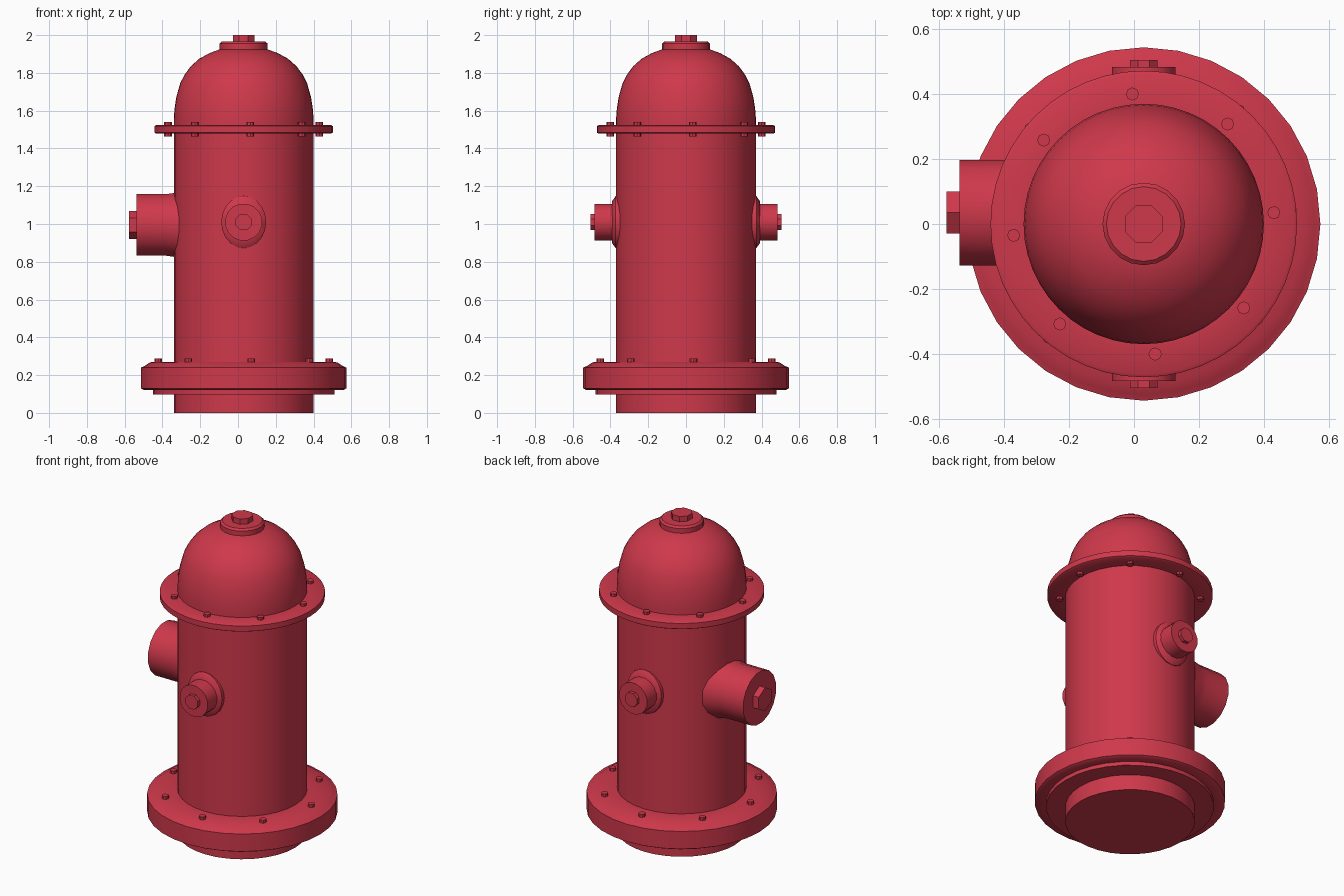
import bpy, bmesh
from math import pi, sin, cos, radians
from mathutils import Matrix, Vector

if "Cube" in bpy.data.objects:
    bpy.data.objects.remove(bpy.data.objects["Cube"])

AXIS_X = 0.03
red = bpy.data.materials.new("red_paint")
red.diffuse_color = (0.62, 0.04, 0.07, 1)
red.use_nodes = True
red.node_tree.nodes["Principled BSDF"].inputs["Base Color"].default_value = red.diffuse_color


def finish(name, bm, angle=40):
    bmesh.ops.recalc_face_normals(bm, faces=bm.faces)
    mesh = bpy.data.meshes.new(name)
    bm.to_mesh(mesh)
    bm.free()
    mesh.materials.append(red)
    ob = bpy.data.objects.new(name, mesh)
    bpy.context.collection.objects.link(ob)
    bpy.ops.object.select_all(action='DESELECT')
    ob.select_set(True)
    bpy.context.view_layer.objects.active = ob
    bpy.ops.object.shade_smooth_by_angle(angle=radians(angle))
    return ob


def lathe(name, profile, sides, matrix, phase=0.0, angle=40):
    """Closed turned solid from (radius, height) points, spun round local z."""
    bm = bmesh.new()
    rings = []
    for r, h in profile:
        rings.append([bm.verts.new(matrix @ Vector((r * cos(2 * pi * i / sides + phase),
                                                    r * sin(2 * pi * i / sides + phase), h)))
                      for i in range(sides)])
    for a, b in zip(rings, rings[1:]):
        for i in range(sides):
            j = (i + 1) % sides
            bm.faces.new((a[i], a[j], b[j], b[i]))
    bm.faces.new(rings[0])
    bm.faces.new(rings[-1])
    return finish(name, bm, angle)


def bolts(name, radius, z0, z1):
    """Ring of eight small bolts."""
    bm = bmesh.new()
    for i in range(8):
        a = radians(5 + 45 * i)
        bmesh.ops.create_cone(bm, cap_ends=True, segments=8, radius1=0.02, radius2=0.02,
                              depth=z1 - z0,
                              matrix=Matrix.Translation((AXIS_X + radius * cos(a),
                                                         radius * sin(a), (z0 + z1) / 2)))
    return finish(name, bm, 30)


up = Matrix.Translation((AXIS_X, 0, 0))

# Barrel with the stepped ground flange
lathe("barrel", [(0.37, 0), (0.37, 0.098), (0.48, 0.098), (0.48, 0.122), (0.53, 0.122),
                 (0.544, 0.13), (0.544, 0.24), (0.525, 0.248), (0.495, 0.268),
                 (0.37, 0.27), (0.37, 1.49)], 32, up)
bolts("base_bolts", 0.455, 0.25, 0.287)

# Upper flange and domed bonnet
lathe("upper_flange", [(0.36, 1.478), (0.462, 1.478), (0.472, 1.484), (0.472, 1.518),
                       (0.462, 1.524), (0.36, 1.524)], 48, up)
bolts("flange_bolts", 0.402, 1.462, 1.54)
lathe("bonnet", [(0.37, 1.50), (0.37, 1.56), (0.366, 1.61), (0.357, 1.67), (0.336, 1.745),
                 (0.313, 1.79), (0.28, 1.835), (0.235, 1.875), (0.18, 1.905),
                 (0.12, 1.927), (0.06, 1.93)], 48, up)

# Operating nut on top
lathe("top_collar", [(0.127, 1.92), (0.127, 1.955), (0.115, 1.966), (0.06, 1.967)], 20, up)
lathe("top_nut", [(0.062, 1.955), (0.062, 2.0)], 8, up, pi / 8, 30)

# Large pumper outlet on the left
left = Matrix.Translation((0, 0.035, 0.995)) @ Matrix.Rotation(-pi / 2, 4, 'Y')
lathe("large_outlet", [(0.19, 0.27), (0.172, 0.34), (0.166, 0.38), (0.166, 0.538)], 16, left,
      pi / 16)
lathe("large_outlet_nut", [(0.075, 0.52), (0.075, 0.577)], 6, left, 0, 30)

# Small hose outlets on the front and back
for side, turn in (("front", pi / 2), ("back", -pi / 2)):
    m = Matrix.Translation((AXIS_X, 0, 1.01)) @ Matrix.Rotation(turn, 4, 'X')
    collar = m @ Matrix.Diagonal((0.119, 0.138, 1, 1))
    lathe(side + "_outlet_collar", [(1, 0.33), (1, 0.372), (0.8, 0.392)], 20, collar)
    lathe(side + "_outlet_cap", [(0.099, 0.35), (0.099, 0.484)], 16, m, pi / 16)
    lathe(side + "_outlet_nut", [(0.046, 0.47), (0.046, 0.505)], 8, m, pi / 8, 30)
